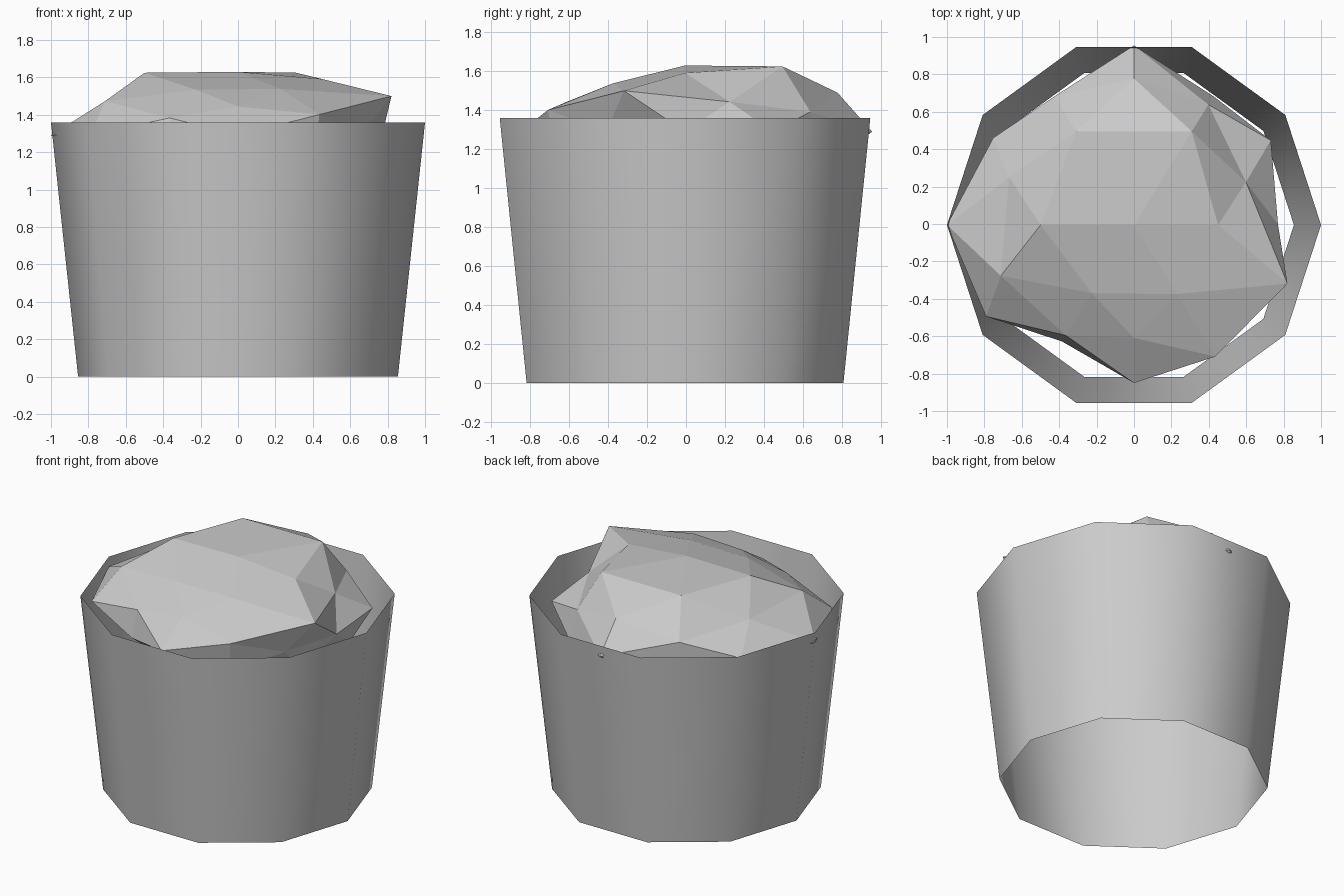
import bpy, bmesh, math
from mathutils import Vector

if "Cube" in bpy.data.objects:
    bpy.data.objects.remove(bpy.data.objects["Cube"])

grey = bpy.data.materials.new("light_grey")
grey.diffuse_color = (0.6, 0.6, 0.6, 1)
grey.use_nodes = True
grey.node_tree.nodes["Principled BSDF"].inputs["Base Color"].default_value = grey.diffuse_color
Y0 = -0.005


def make(name, bm, smooth):
    me = bpy.data.meshes.new(name)
    for f in bm.faces:
        f.smooth = smooth
    bm.to_mesh(me)
    bm.free()
    me.materials.append(grey)
    ob = bpy.data.objects.new(name, me)
    bpy.context.collection.objects.link(ob)
    return ob


# Tapered ten-sided wall, open at top and bottom, smooth shaded
bm = bmesh.new()
rings = []
for r, z in ((0.855, 0.0), (1.0, 1.36)):
    rings.append([bm.verts.new((r * math.cos(i * math.tau / 10),
                                r * math.sin(i * math.tau / 10) + Y0, z)) for i in range(10)])
for i in range(10):
    j = (i + 1) % 10
    bm.faces.new((rings[0][i], rings[0][j], rings[1][j], rings[1][i]))
make("bucket_wall", bm, True)

# Flattened lumpy rock: subdivided icosahedron, every corner pulled in or out.
# Each row: direction, then factors for x/y signs (++, -+, --, +-)
A, B, C, D = 0.526, 0.851, 0.309, 0.809
upper = [
    ((A, 0, B), (.855, .95, .95, .855)),
    ((0, B, A), (.92, .92, .71, .71)),
    ((C, .5, D), (1.0, 1.0, .73, .74)),
    ((D, C, .5), (.74, .825, .88, 1.014)),
    ((.5, D, C), (.795, .85, .73, .87)),
    ((0, 0, 1), (.82, .82, .82, .82)),
]
middle = [
    ((B, A, 0), (.86, .885, .93, .77)),
    ((1, 0, 0), (.77, 1.0, 1.0, .77)),
    ((0, 1, 0), (.96, .96, .845, .845)),
]
lower = [((x, y, -z), (.85, .85, .77, .82)) for (x, y, z), _ in upper]
signs = ((1, 1), (-1, 1), (-1, -1), (1, -1))

bm = bmesh.new()
factor = {}
for (x, y, z), facs in upper + middle + lower:
    for (sx, sy), f in zip(signs, facs):
        d = Vector((x * sx, y * sy, z))
        key = tuple(round(c + 0.0, 2) + 0.0 for c in d)
        if key not in factor:
            factor[key] = f
            bm.verts.new(d.normalized())
bmesh.ops.convex_hull(bm, input=bm.verts[:])
bmesh.ops.recalc_face_normals(bm, faces=bm.faces[:])
keys = [(Vector(k), f) for k, f in factor.items()]
for v in bm.verts:
    f = min(keys, key=lambda k: (k[0] - v.co).length)[1]
    v.co = Vector((v.co.x * f, v.co.y * f + Y0, 1.29 + 0.414 * f * v.co.z))
make("rock_filling", bm, False)
